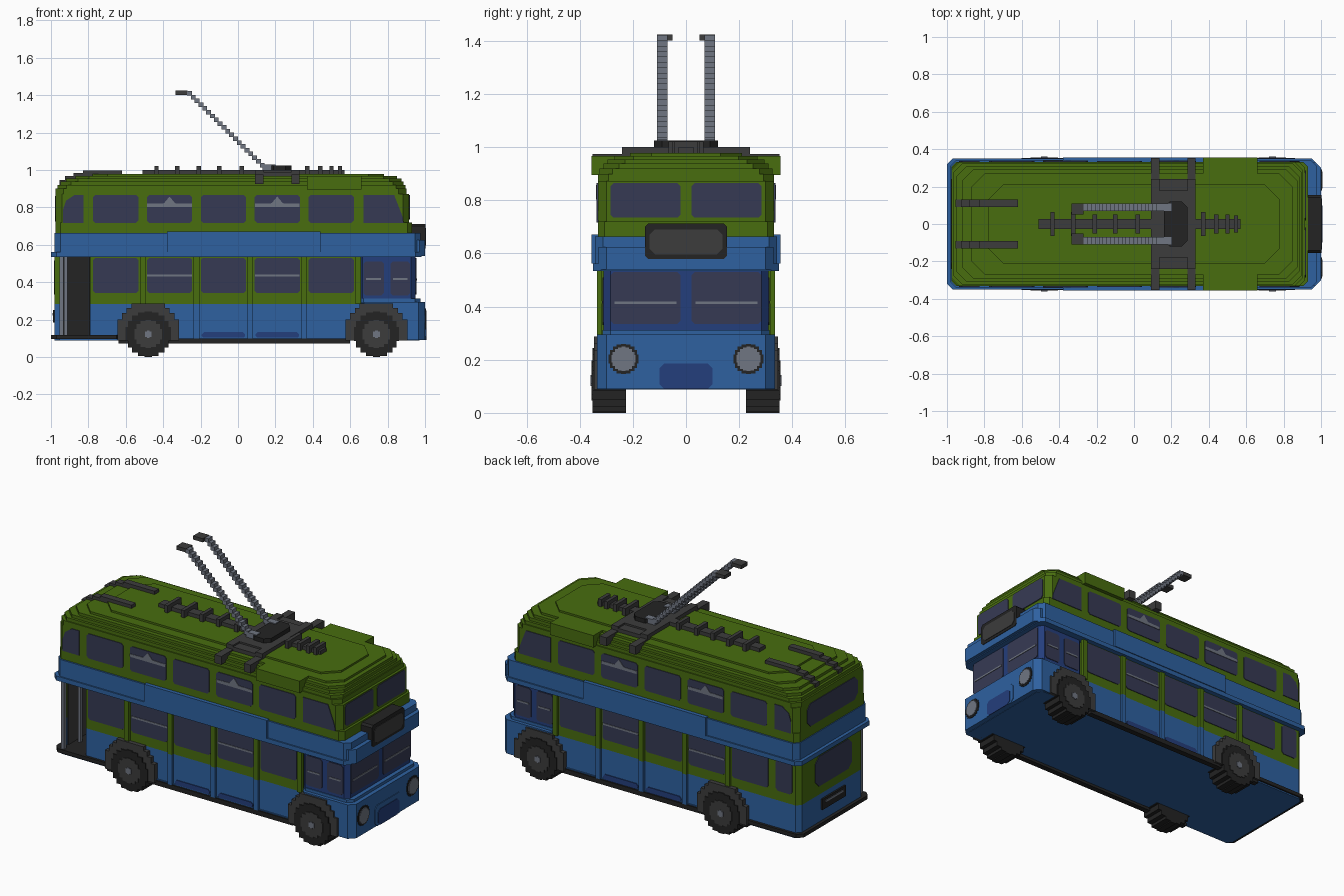
import bpy, bmesh, math

if "Cube" in bpy.data.objects:
    bpy.data.objects.remove(bpy.data.objects["Cube"], do_unlink=True)


def material(name, rgb):
    lin = [((c / 255 + 0.055) / 1.055) ** 2.4 if c > 10 else c / 255 / 12.92 for c in rgb]
    m = bpy.data.materials.new(name)
    m.diffuse_color = (*lin, 1)
    m.use_nodes = True
    bsdf = next(n for n in m.node_tree.nodes if n.type == 'BSDF_PRINCIPLED')
    bsdf.inputs["Base Color"].default_value = (*lin, 1)
    return m


GREEN = material("leaf green", (72, 109, 15))
BLUE = material("body blue", (46, 97, 160))
NAVY = material("deep blue", (36, 62, 124))
GLASS = material("window glass", (54, 58, 84))
DARK = material("dark grey", (60, 60, 60))
BLACK = material("near black", (35, 35, 35))
STEEL = material("steel grey", (112, 118, 130))


def prism(name, pts, axis, a, b, mat):
    """Extrude a 2D outline along an axis from a to b."""
    place = {'x': lambda p, t: (t, p[0], p[1]),
             'y': lambda p, t: (p[0], t, p[1]),
             'z': lambda p, t: (p[0], p[1], t)}[axis]
    bm = bmesh.new()
    lo = [bm.verts.new(place(p, a)) for p in pts]
    hi = [bm.verts.new(place(p, b)) for p in pts]
    n = len(pts)
    bm.faces.new(lo)
    bm.faces.new(hi)
    for i in range(n):
        bm.faces.new((lo[i], lo[(i + 1) % n], hi[(i + 1) % n], hi[i]))
    bmesh.ops.recalc_face_normals(bm, faces=bm.faces)
    me = bpy.data.meshes.new(name)
    bm.to_mesh(me)
    bm.free()
    me.materials.append(mat)
    ob = bpy.data.objects.new(name, me)
    bpy.context.collection.objects.link(ob)
    return ob


def rect(u0, u1, v0, v1, c=0.0):
    """Rectangle outline with optional cut corners."""
    if not c:
        return [(u0, v0), (u1, v0), (u1, v1), (u0, v1)]
    return [(u0 + c, v0), (u1 - c, v0), (u1, v0 + c), (u1, v1 - c),
            (u1 - c, v1), (u0 + c, v1), (u0, v1 - c), (u0, v0 + c)]


def box(name, x0, x1, y0, y1, z0, z1, mat):
    return prism(name, rect(x0, x1, y0, y1), 'z', z0, z1, mat)


def slab(name, x0, x1, w, z0, z1, mat, c=0.025):
    return prism(name, rect(x0, x1, -w, w, c), 'z', z0, z1, mat)


def stepped(u, v, r, n=5):
    """Circle outline made of square steps."""
    q = []
    for k in range(n):
        s0, s1 = (math.sin(math.pi / 2 * j / n) for j in (k, k + 1))
        c = math.cos(math.pi / 2 * (k + 0.5) / n)
        q += [(c * r, s0 * r), (c * r, s1 * r)]
    q = q[1:]
    pts = q + [(-x, z) for x, z in q[::-1]] + [(-x, -z) for x, z in q] + [(x, -z) for x, z in q[::-1]]
    return [(u + x, v + z) for x, z in pts]


def side(name, pts, s, y, t, mat):
    """Plate on a side wall at distance y, t thick."""
    return prism(name, pts, 'y', s * (y - 0.004), s * (y + t), mat)


# Lower deck: blue skirt, green window belt
slab("floor", -0.98, 0.97, 0.325, 0.088, 0.105, BLUE)
slab("rear_platform", -1.0, -0.62, 0.335, 0.096, 0.118, BLACK, 0.03)
box("lower_body", -0.79, 0.66, -0.32, 0.32, 0.1, 0.283, BLUE)
box("window_belt", -0.79, 0.645, -0.32, 0.32, 0.283, 0.54, GREEN)
for z0, z1, mat, nm in ((0.115, 0.283, BLUE, "lower"), (0.283, 0.54, GREEN, "upper")):
    prism("rear_corner_" + nm, [(-0.79, -0.03), (-0.955, -0.03), (-0.955, -0.27), (-0.98, -0.27),
                                (-0.98, 0.295), (-0.955, 0.32), (-0.79, 0.32)], 'z', z0, z1, mat)

# Open doorway at the rear corner
box("doorway_back", -0.953, -0.792, -0.036, -0.029, 0.118, 0.54, BLACK)
box("doorway_bulkhead", -0.797, -0.789, -0.31, -0.03, 0.118, 0.54, BLACK)
box("doorway_inner_face", -0.957, -0.949, -0.26, -0.03, 0.118, 0.54, DARK)
box("doorway_pole", -0.955, -0.933, -0.325, -0.303, 0.118, 0.54, STEEL)
box("doorway_inner_pole", -0.93, -0.912, -0.2, -0.18, 0.118, 0.54, STEEL)

# Cab and nose
slab("cab", 0.64, 0.95, 0.31, 0.29, 0.54, NAVY)
slab("nose", 0.64, 1.0, 0.335, 0.09, 0.295, BLUE, 0.035)
slab("nose_top", 0.64, 0.975, 0.315, 0.295, 0.312, BLUE, 0.03)
prism("nose_panel", rect(-0.125, 0.125, 0.09, 0.215, 0.02), 'x', 0.99, 1.004, BLUE)
prism("nose_grille", rect(-0.1, 0.1, 0.09, 0.185, 0.018), 'x', 1.0, 1.007, NAVY)

# Blue waist band, stepped out at both ends
slab("band_ledge", -1.0, 0.98, 0.35, 0.535, 0.562, BLUE, 0.03)
slab("band", -0.98, 0.975, 0.342, 0.562, 0.664, BLUE, 0.03)
slab("front_cornice", 0.8, 1.0, 0.33, 0.54, 0.625, BLUE, 0.03)

# Upper deck and stepped roof: x back, x front, half width, bottom, top
layers = [(-0.975, 0.93, 0.332, 0.66, 0.72), (-0.975, 0.915, 0.332, 0.72, 0.872),
          (-0.975, 0.9, 0.332, 0.872, 0.9), (-0.965, 0.895, 0.325, 0.9, 0.92),
          (-0.95, 0.885, 0.31, 0.92, 0.938), (-0.92, 0.875, 0.295, 0.938, 0.954),
          (-0.87, 0.85, 0.27, 0.954, 0.967), (-0.78, 0.78, 0.21, 0.967, 0.978)]
for i, (x0, x1, w, z0, z1) in enumerate(layers):
    slab("upper_body" if i < 3 else "roof_step", x0, x1, w, z0, z1, GREEN, 0.025 + 0.008 * i)

for s in (-1, 1):
    # Side windows of both decks
    for i in range(5):
        x = -0.775 + 0.288 * i
        side("upper_window", rect(x, x + 0.242, 0.717, 0.866, 0.012), s, 0.332, 0.004, GLASS)
        side("lower_window", rect(x, x + 0.242, 0.342, 0.53, 0.012), s, 0.32, 0.004, GLASS)
        # Pillars between the lower windows
        xr = x + 0.25
        side("pillar", rect(xr, xr + 0.03, 0.283, 0.54), s, 0.32, 0.015, GREEN)
        if i in (1, 2, 3):
            side("panel_rib", rect(xr, xr + 0.03, 0.1, 0.283), s, 0.32, 0.015, BLUE)
        # Window vents
        if i in (1, 3):
            c = x + 0.121
            side("upper_vent", [(c - 0.12, 0.803), (c + 0.12, 0.803), (c + 0.12, 0.82), (c + 0.03, 0.822),
                                (c, 0.858), (c - 0.03, 0.822), (c - 0.12, 0.82)], s, 0.332, 0.007, STEEL)
            side("lower_vent", rect(c - 0.12, c + 0.12, 0.43, 0.441), s, 0.32, 0.007, STEEL)
        if i in (2, 3):
            side("step_recess", rect(x + 0.005, x + 0.237, 0.1, 0.133, 0.012), s, 0.32, 0.005, NAVY)
    side("upper_rear_window", [(-0.935, 0.717), (-0.825, 0.717), (-0.825, 0.866), (-0.875, 0.866),
                               (-0.92, 0.835), (-0.935, 0.79)], s, 0.332, 0.004, GLASS)
    side("upper_front_window", [(0.67, 0.717), (0.885, 0.717), (0.88, 0.75), (0.835, 0.866),
                                (0.67, 0.866)], s, 0.332, 0.004, GLASS)
    for x0, x1 in ((0.67, 0.78), (0.815, 0.92)):
        side("cab_window", rect(x0, x1, 0.33, 0.51, 0.012), s, 0.31, 0.004, GLASS)
        side("cab_vent", rect(x0 + 0.015, x1 - 0.015, 0.412, 0.422), s, 0.31, 0.007, STEEL)
    side("advert_board", rect(-0.38, 0.44, 0.562, 0.672), s, 0.335, 0.02, BLUE)
    side("sill_rail", rect(-0.64, 0.6, 0.072, 0.1), s, 0.304, 0.03, BLACK)

    # Wheels and arches
    for x in (-0.48, 0.74):
        side("wheel_arch", [(x - 0.165, 0.088), (x - 0.165, 0.2), (x - 0.14, 0.2), (x - 0.14, 0.235),
                            (x - 0.115, 0.235), (x - 0.115, 0.262), (x - 0.09, 0.262), (x - 0.09, 0.287),
                            (x + 0.09, 0.287), (x + 0.09, 0.262), (x + 0.115, 0.262), (x + 0.115, 0.235),
                            (x + 0.14, 0.235), (x + 0.14, 0.2), (x + 0.165, 0.2), (x + 0.165, 0.088)],
             s, 0.3, 0.046, DARK)
        prism("tyre", stepped(x, 0.122, 0.122), 'y', s * 0.225, s * 0.352, BLACK)
        prism("wheel_hub", stepped(x, 0.122, 0.075, 4), 'y', s * 0.34, s * 0.356, DARK)
        prism("wheel_cap", stepped(x, 0.122, 0.02, 2), 'y', s * 0.34, s * 0.36, STEEL)

    # Front glass and headlights
    y0, y1 = sorted((s * 0.02, s * 0.285))
    prism("windscreen", rect(y0, y1, 0.335, 0.53, 0.012), 'x', 0.945, 0.954, GLASS)
    prism("wiper", rect(y0 + 0.015, y1 - 0.015, 0.41, 0.42), 'x', 0.95, 0.957, STEEL)
    prism("upper_front_pane", rect(y0, y1, 0.735, 0.865, 0.012), 'x', 0.91, 0.919, GLASS)
    prism("headlight_rim", stepped(s * 0.235, 0.203, 0.057), 'x', 0.96, 1.004, BLACK)
    prism("headlight", stepped(s * 0.235, 0.203, 0.046), 'x', 0.98, 1.008, STEEL)

    # Roof lockers and rear guide strips
    box("roof_locker", 0.37, 0.66, s * 0.205, s * 0.355, 0.895, 0.967, GREEN)
    for x0, x1, z0, z1 in ((-0.83, -0.62, 0.96, 0.998), (-0.88, -0.82, 0.95, 0.985),
                           (-0.925, -0.87, 0.93, 0.968), (-0.955, -0.915, 0.9, 0.945)):
        box("roof_strip", x0, x1, s * 0.09, s * 0.13, z0, z1, DARK)

    # Collector poles rising in steps, with heads
    box("pole_foot", 0.13, 0.2, s * 0.07, s * 0.11, 1.0, 1.03, STEEL)
    n = 20
    for i in range(n):
        x, z = 0.13 - 0.39 * i / (n - 1), 1.025 + 0.385 * i / (n - 1)
        box("collector_pole", x - 0.013, x + 0.013, s * 0.07, s * 0.11, z - 0.012, z + 0.012, STEEL)
    box("collector_head", -0.335, -0.27, s * 0.05, s * 0.11, 1.402, 1.424, DARK)

# +y side has a rear window where the other side has the doorway
side("lower_rear_window", rect(-0.935, -0.825, 0.342, 0.53, 0.015), 1, 0.32, 0.004, GLASS)

# Destination sign
prism("sign_box", rect(-0.155, 0.155, 0.58, 0.712, 0.012), 'x', 0.9, 1.003, BLACK)
prism("sign_panel", rect(-0.137, 0.137, 0.597, 0.69, 0.02), 'x', 0.999, 1.006, DARK)

# Rear face
prism("rear_upper_window", rect(-0.24, 0.24, 0.725, 0.862, 0.03), 'x', -0.979, -0.97, GLASS)
prism("rear_lower_window", rect(-0.18, 0.17, 0.335, 0.515, 0.035), 'x', -0.984, -0.975, GLASS)
prism("rear_plate", rect(-0.11, 0.11, 0.185, 0.25), 'x', -0.99, -0.975, BLACK)
prism("rear_plate_strip", rect(-0.085, 0.085, 0.222, 0.234), 'x', -0.993, -0.985, STEEL)

# Collector base and centre walkway on the roof
for x in (0.09, 0.285):
    box("base_beam", x, x + 0.045, -0.24, 0.24, 0.95, 1.0, DARK)
    for s in (-1, 1):
        box("base_beam_end", x, x + 0.045, s * 0.23, s * 0.352, 0.925, 0.975, DARK)
box("base_plate", 0.09, 0.33, -0.24, 0.24, 0.955, 0.99, DARK)
box("base_deck", 0.11, 0.31, -0.18, 0.18, 0.98, 1.0, DARK)
prism("base_pivot", rect(0.16, 0.285, -0.12, 0.12, 0.03), 'z', 0.99, 1.025, BLACK)
box("walkway", -0.51, 0.57, -0.028, 0.028, 0.97, 1.0, DARK)
for x, w in ((-0.435, 0.065), (-0.325, 0.11), (-0.21, 0.05), (-0.1, 0.05), (0.02, 0.05),
             (0.37, 0.065), (0.44, 0.05), (0.5, 0.05), (0.545, 0.045)):
    box("walkway_bar", x - 0.011, x + 0.011, -min(w, 0.065), min(w, 0.065), 0.97, 1.022, DARK)
